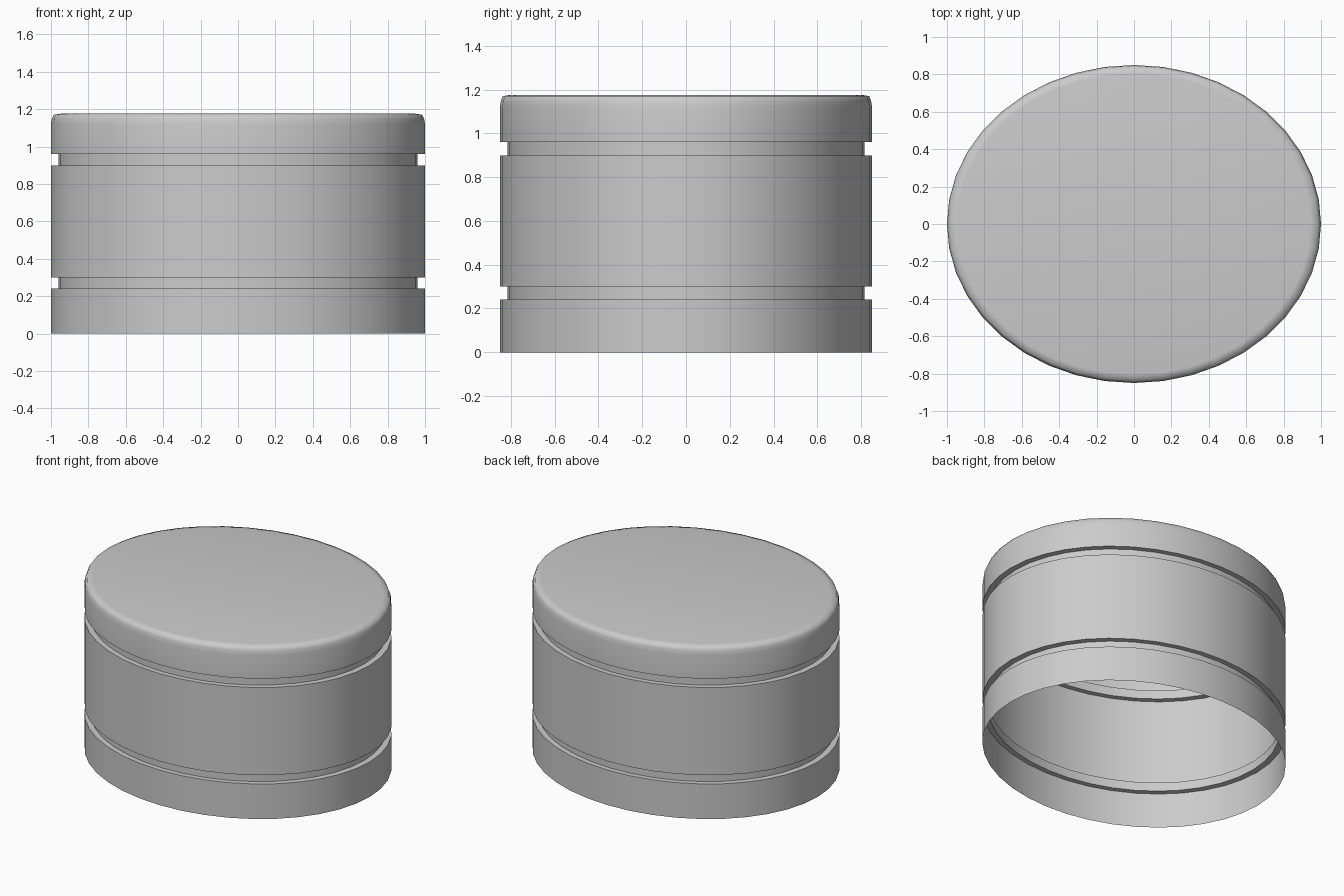
import bpy, bmesh, math

if "Cube" in bpy.data.objects:
    bpy.data.objects.remove(bpy.data.objects["Cube"])

SIDES = 40
DEPTH = 0.85  # ellipse ratio y / x

# Outer profile, bottom to top: (radius scale, height)
profile = [(1.0, 0.0)]
for low, high in ((0.24, 0.30), (0.90, 0.96)):   # two recessed bands
    profile += [(1.0, low), (0.96, low), (0.96, high), (1.0, high)]
profile += [(1.0, 1.12), (0.995, 1.148), (0.985, 1.17), (0.945, 1.176)]  # soft top rim

# Thin shell, open underneath, swept round the ellipse
bm = bmesh.new()
rings = []
for r, z in profile:
    ring = []
    for i in range(SIDES):
        a = 2 * math.pi * i / SIDES
        ring.append(bm.verts.new((r * math.cos(a), r * DEPTH * math.sin(a), z)))
    rings.append(ring)
for a, b in zip(rings, rings[1:]):
    for i in range(SIDES):
        j = (i + 1) % SIDES
        bm.faces.new((a[i], a[j], b[j], b[i]))

# Flat closed top
bm.faces.new(rings[-1])

mesh = bpy.data.meshes.new("oval_cap")
bm.to_mesh(mesh)
bm.free()
cap = bpy.data.objects.new("oval_cap", mesh)
bpy.context.collection.objects.link(cap)

# Smooth walls and rim, crisp groove edges
bpy.context.view_layer.objects.active = cap
cap.select_set(True)
bpy.ops.object.shade_smooth_by_angle(angle=math.radians(65))
